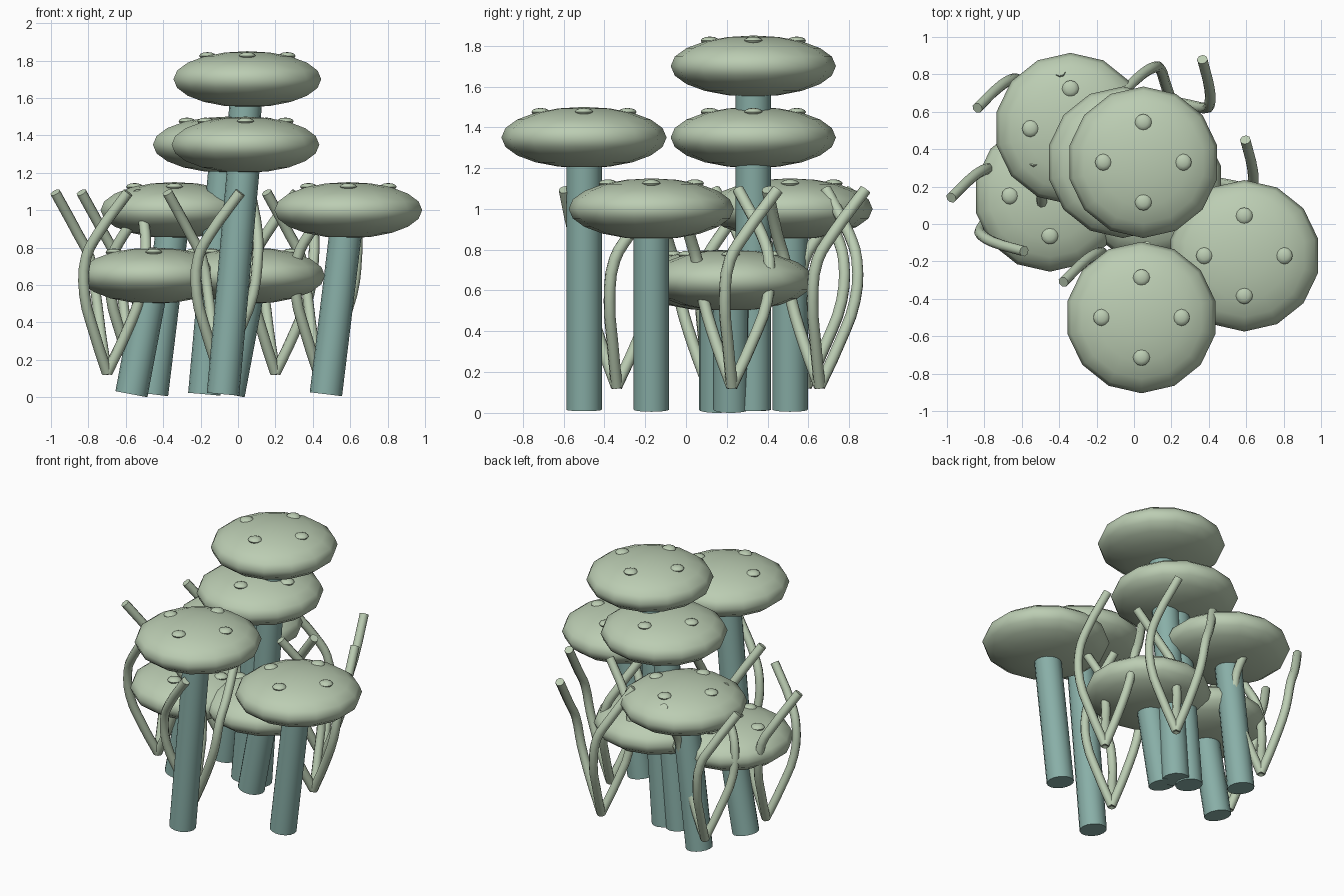
import bpy
from math import cos, sin, radians
from mathutils import Vector, Matrix

if "Cube" in bpy.data.objects:
    bpy.data.objects.remove(bpy.data.objects["Cube"], do_unlink=True)


def material(name, rgb):
    mat = bpy.data.materials.new(name)
    mat.use_nodes = True
    mat.diffuse_color = (*rgb, 1)
    mat.node_tree.nodes["Principled BSDF"].inputs["Base Color"].default_value = (*rgb, 1)
    return mat


pale_green = material("pale green", (0.50, 0.61, 0.45))
teal = material("grey teal", (0.25, 0.43, 0.39))


def finish(name, mat):
    obj = bpy.context.object
    obj.name = name
    obj.data.materials.append(mat)
    bpy.ops.object.shade_smooth_by_angle(angle=radians(50))
    return obj


def ellipsoid(name, centre, size, segments, rings):
    bpy.ops.mesh.primitive_uv_sphere_add(segments=segments, ring_count=rings, location=centre)
    bpy.context.object.scale = size
    bpy.ops.object.transform_apply(location=False, rotation=False, scale=True)
    return finish(name, pale_green)


# Mushrooms: leaning stem, flattened cap and four low bumps
CAP_R, CAP_H, LEAN, BUMP_R = 0.405, 0.15, 0.12, 0.213


def mushroom(label, x, y, z):
    foot, top = Vector((x - LEAN, y, 0.016)), Vector((x, y, z))
    axis = top - foot
    bpy.ops.mesh.primitive_cylinder_add(
        vertices=16, radius=0.087, depth=axis.length, location=(foot + top) / 2,
        rotation=axis.to_track_quat('Z', 'Y').to_euler())
    finish(f"stem_{label}", teal)
    ellipsoid(f"cap_{label}", top, (CAP_R, CAP_R, CAP_H), 14, 10)
    for i in range(4):
        a = radians(90 * i)
        spot = top + Vector((BUMP_R * cos(a), BUMP_R * sin(a), 0.125))
        ellipsoid(f"bump_{label}_{i + 1}", spot, (0.045, 0.045, 0.02), 12, 6)


mushrooms = {
    "tallest": (0.05, 0.33, 1.70),
    "front": (0.04, -0.50, 1.35),
    "middle": (-0.06, 0.33, 1.35),
    "back": (-0.34, 0.51, 1.0),
    "left": (0.59, -0.17, 1.0),
    "low_right": (-0.45, 0.15, 0.65),
    "low_middle": (0.07, 0.22, 0.65),
}
for label, place in mushrooms.items():
    mushroom(label, *place)

# Sprouts: three bent tendrils rising from one point, turned by thirds
tendril_path = [(0, 0, 0.13), (0.1, -0.02, 0.34), (0.18, -0.035, 0.55),
                (0.205, -0.01, 0.75), (0.205, 0.06, 0.87), (0.165, 0.225, 1.095)]


def tendril(name, base, angle):
    curve = bpy.data.curves.new(name, 'CURVE')
    curve.dimensions = '3D'
    curve.bevel_depth = 0.029
    curve.bevel_resolution = 2
    curve.resolution_u = 3
    curve.use_fill_caps = True
    spline = curve.splines.new('BEZIER')
    spline.bezier_points.add(len(tendril_path) - 1)
    turn = Matrix.Rotation(angle, 3, 'Z')
    for point, co in zip(spline.bezier_points, tendril_path):
        point.co = turn @ Vector(co)
        point.handle_left_type = point.handle_right_type = 'AUTO'
    obj = bpy.data.objects.new(name, curve)
    obj.location = (*base, 0)
    bpy.context.collection.objects.link(obj)
    bpy.ops.object.select_all(action='DESELECT')
    obj.select_set(True)
    bpy.context.view_layer.objects.active = obj
    bpy.ops.object.convert(target='MESH')
    finish(name, pale_green)


sprouts = [(-0.70, 0.11), (-0.10, -0.34), (-0.56, 0.59), (0.20, 0.655), (0.43, 0.225)]
for s, base in enumerate(sprouts):
    for k in range(3):
        tendril(f"tendril_{s + 1}_{k + 1}", base, radians(120 * k))
